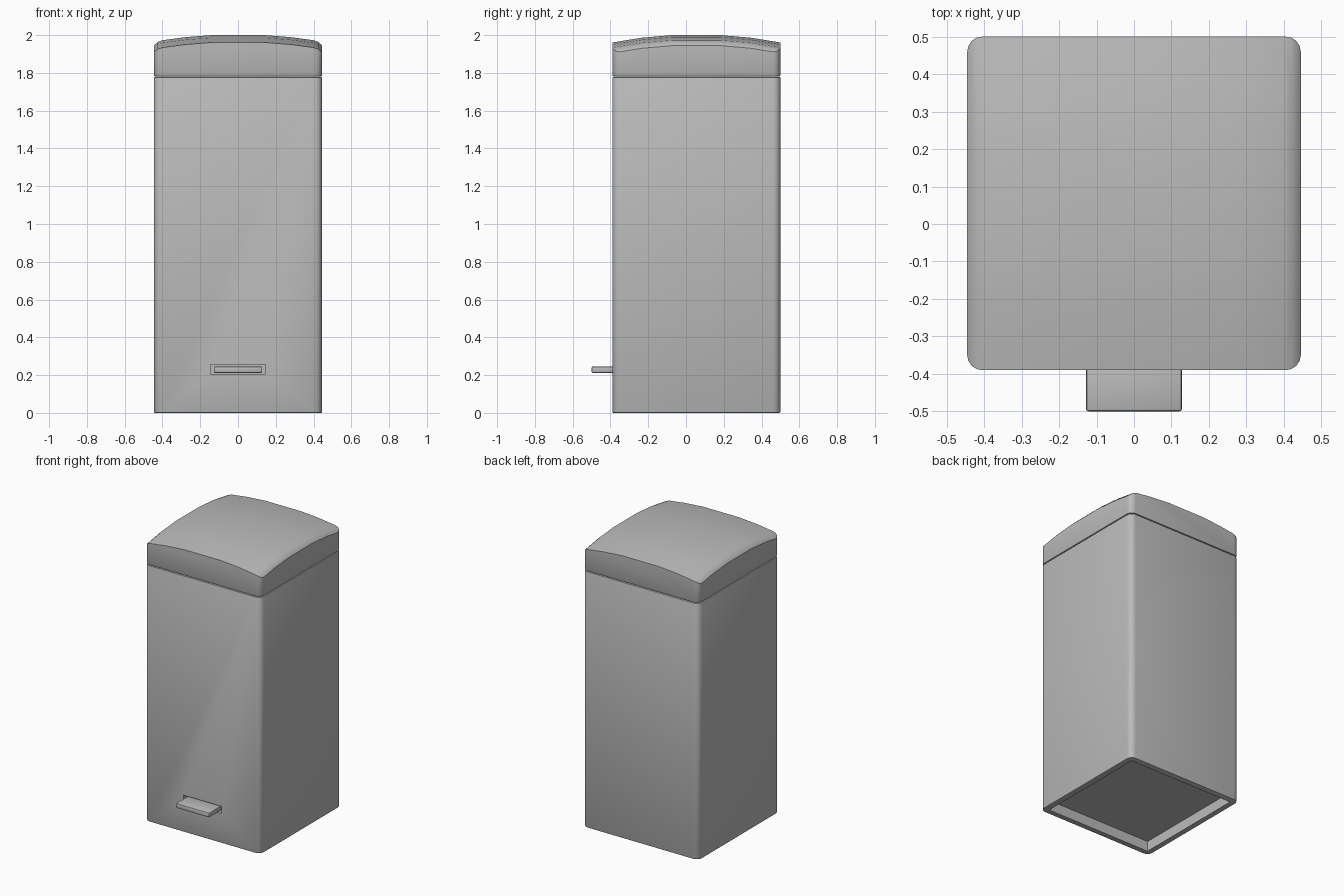
import bpy, bmesh
from mathutils import Vector

old = bpy.data.objects.get("Cube")
if old:
    bpy.data.objects.remove(old, do_unlink=True)

HALF = 0.445          # half width of the square bin
MID_Y = 0.055         # bin sits back so the pedal fits in front

metal = bpy.data.materials.new("grey metal")
metal.use_nodes = True
grey = (0.5, 0.5, 0.5, 1)
metal.diffuse_color = grey
metal.node_tree.nodes["Principled BSDF"].inputs["Base Color"].default_value = grey


def make_object(name, bm):
    bmesh.ops.recalc_face_normals(bm, faces=bm.faces)
    mesh = bpy.data.meshes.new(name)
    bm.to_mesh(mesh)
    bm.free()
    mesh.materials.append(metal)
    ob = bpy.data.objects.new(name, mesh)
    bpy.context.collection.objects.link(ob)
    return ob


def rounded_box(size, centre, corner=0, rims=(), rim=0.006):
    """Box with rounded vertical corners and bevelled top (1) / bottom (-1) rims."""
    bm = bmesh.new()
    bmesh.ops.create_cube(bm, size=1)
    bmesh.ops.scale(bm, vec=size, verts=bm.verts)
    bmesh.ops.translate(bm, vec=centre, verts=bm.verts)
    if corner:
        upright = [e for e in bm.edges
                   if abs((e.verts[0].co - e.verts[1].co).normalized().z) > 0.9]
        bmesh.ops.bevel(bm, geom=upright, offset=corner, segments=4,
                        profile=0.5, affect='EDGES')
    bm.normal_update()
    edges = {e for f in bm.faces for s in rims if f.normal.z * s > 0.9 for e in f.edges}
    if edges:
        bmesh.ops.bevel(bm, geom=list(edges), offset=rim, segments=2,
                        profile=0.5, affect='EDGES')
    return bm


def boolean(ob, tool, operation):
    mod = ob.modifiers.new("cut", 'BOOLEAN')
    mod.object, mod.operation, mod.solver = tool, operation, 'EXACT'
    activate(ob)
    bpy.ops.object.modifier_apply(modifier=mod.name)
    bpy.data.objects.remove(tool, do_unlink=True)


def activate(ob):
    bpy.ops.object.select_all(action='DESELECT')
    ob.select_set(True)
    bpy.context.view_layer.objects.active = ob


def smooth(ob):
    activate(ob)
    bpy.ops.object.shade_smooth_by_angle(angle=0.6)


# Body with a recessed underside
bm = rounded_box((2 * HALF, 2 * HALF, 1.778), (0, MID_Y, 0.889), 0.04, (1, -1))
bm.normal_update()
base = min(bm.faces, key=lambda f: f.calc_center_median().z)
bmesh.ops.inset_region(bm, faces=[base], thickness=0.035)
ring = bmesh.ops.extrude_face_region(bm, geom=[base])
bmesh.ops.translate(bm, vec=(0, 0, 0.07),
                    verts=[g for g in ring["geom"] if isinstance(g, bmesh.types.BMVert)])
if base.is_valid:
    bmesh.ops.delete(bm, geom=[base], context='FACES_ONLY')
body = make_object("bin_body", bm)

# Slot for the pedal
slot = make_object("slot_cutter", rounded_box((0.29, 0.08, 0.05), (0, -0.39, 0.23)))
boolean(body, slot, 'DIFFERENCE')
smooth(body)

# Lid: rounded square trimmed by a crowned surface with softened side edges
lid = make_object("lid", rounded_box((2 * HALF, 2 * HALF, 0.4), (0, MID_Y, 1.982), 0.04, (-1,)))


def mirrored(half):
    return [(-p, d) for p, d in reversed(half)] + half


across = mirrored([(0.14, 0), (0.28, 0.011), (0.40, 0.027), (0.425, 0.036),
                   (0.44, 0.05), (0.47, 0.085)])
along = mirrored([(0.13, 0), (0.29, 0.014), (0.445, 0.039), (0.47, 0.044)])

bm = bmesh.new()
rows = [[bm.verts.new((x, y + MID_Y, 2 - dx - dy)) for x, dx in across] for y, dy in along]
for a, b in zip(rows, rows[1:]):
    for i in range(len(across) - 1):
        bm.faces.new((a[i], a[i + 1], b[i + 1], b[i]))
skirt = bmesh.ops.extrude_face_region(bm, geom=list(bm.faces), use_keep_orig=True)
for g in skirt["geom"]:
    if isinstance(g, bmesh.types.BMVert):
        g.co.z = 1.6
crown = make_object("crown_cutter", bm)
boolean(lid, crown, 'INTERSECT')
smooth(lid)

# Foot pedal
bm = rounded_box((0.256, 0.14, 0.034), (0, -0.43, 0.229))
bmesh.ops.bevel(bm, geom=list(bm.edges), offset=0.007, segments=2, profile=0.5, affect='EDGES')
pedal = make_object("foot_pedal", bm)
smooth(pedal)
